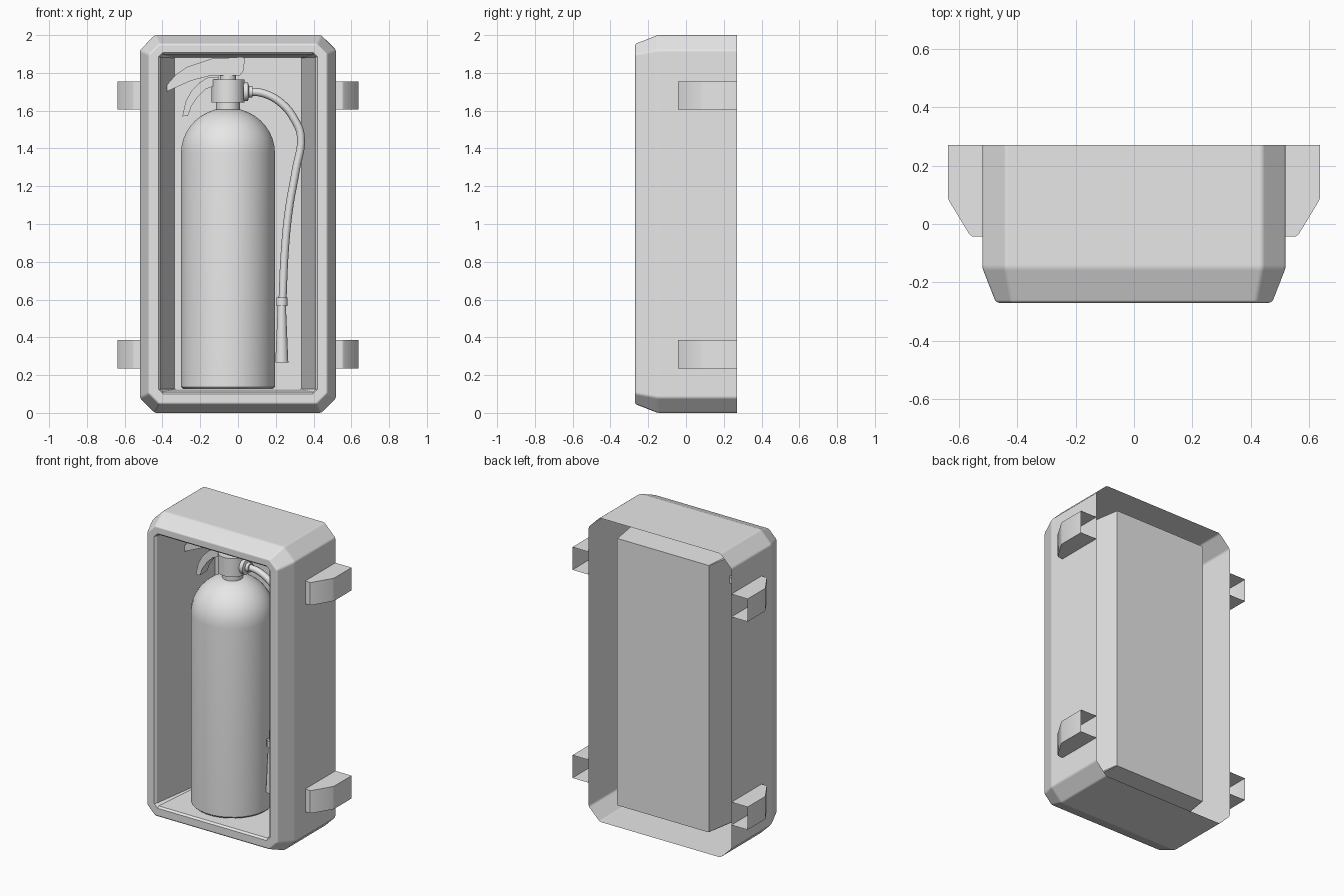
import bpy, bmesh, math
from mathutils import Vector, Matrix

if "Cube" in bpy.data.objects:
    bpy.data.objects.remove(bpy.data.objects["Cube"], do_unlink=True)

GREY = (0.8, 0.8, 0.8, 1)
grey = bpy.data.materials.new("plain_grey")
grey.use_nodes = True
grey.diffuse_color = GREY
grey.node_tree.nodes["Principled BSDF"].inputs["Base Color"].default_value = GREY

TANK_X, TANK_Y = -0.053, 0.02   # tank axis


def finish(bm, name, angle=32):
    bmesh.ops.recalc_face_normals(bm, faces=bm.faces)
    mesh = bpy.data.meshes.new(name)
    bm.to_mesh(mesh)
    bm.free()
    mesh.materials.append(grey)
    obj = bpy.data.objects.new(name, mesh)
    bpy.context.collection.objects.link(obj)
    bpy.ops.object.select_all(action='DESELECT')
    obj.select_set(True)
    bpy.context.view_layer.objects.active = obj
    bpy.ops.object.shade_smooth_by_angle(angle=math.radians(angle))
    return obj


def loft(rings, cap_first=False, cap_last=False):
    """Skin a series of closed point rings."""
    bm = bmesh.new()
    loops = [[bm.verts.new(p) for p in ring] for ring in rings]
    for a, b in zip(loops, loops[1:]):
        for i in range(len(a)):
            j = (i + 1) % len(a)
            bm.faces.new((a[i], a[j], b[j], b[i]))
    if cap_first:
        bm.faces.new(loops[0])
    if cap_last:
        bm.faces.new(loops[-1])
    return bm


def octagon(hx, z0, z1, c, y):
    """Upright rectangle with cut corners."""
    pts = [(hx, z0 + c), (hx, z1 - c), (hx - c, z1), (c - hx, z1),
           (-hx, z1 - c), (-hx, z0 + c), (c - hx, z0), (hx - c, z0)]
    return [Vector((x, y, z)) for x, z in pts]


def lathe(profile, x, y, sides=24):
    """Turn (radius, height) pairs around an upright axis."""
    turn = [2 * math.pi * (i + 0.5) / sides for i in range(sides)]
    rings = [[Vector((x + r * math.cos(t), y + r * math.sin(t), z)) for t in turn]
             for r, z in profile]
    return loft(rings, True, True)


def plate(name, outline, depth):
    """Side profile in x and z, given thickness in y."""
    rings = [[Vector((x, TANK_Y + s * depth / 2, z)) for x, z in outline] for s in (-1, 1)]
    return finish(loft(rings, True, True), name)


# Case shell, open at the back, with softened edges
shell = finish(loft([octagon(0.52, 0, 2, 0.08, 0.27),
                     octagon(0.52, 0, 2, 0.08, -0.15),
                     octagon(0.473, 0.047, 1.953, 0.055, -0.27),
                     octagon(0.422, 0.1, 1.908, 0.025, -0.27)]), "case_shell", 180)
bevel = shell.modifiers.new("soft_edges", 'BEVEL')
bevel.width = 0.01
bevel.segments = 2
bevel.limit_method = 'ANGLE'
bevel.angle_limit = math.radians(15)
bevel.harden_normals = True

# Tapered recess with its back panel
finish(loft([octagon(0.422, 0.1, 1.908, 0.025, -0.27),
             octagon(0.411, 0.111, 1.897, 0.014, -0.258),
             octagon(0.335, 0.125, 1.882, 0.003, 0.24)], cap_last=True), "case_recess")

# Four mounting lugs, hollow towards the back
lug_outline = [(0.52, -0.043), (0.553, -0.043), (0.564, -0.036),
               (0.633, 0.078), (0.638, 0.09), (0.638, 0.27), (0.52, 0.27)]
for side, side_name in ((1, "left"), (-1, "right")):
    for z, level in ((0.235, "lower"), (1.605, "upper")):
        bm = bmesh.new()
        low, high = ([bm.verts.new((side * x, y, h)) for x, y in lug_outline]
                     for h in (z, z + 0.15))
        for i in range(len(low) - 2):
            bm.faces.new((low[i], low[i + 1], high[i + 1], high[i]))
        bm.faces.new(low)
        bm.faces.new(high)
        finish(bm, f"{side_name}_{level}_lug")

# Tank with domed shoulder, trimmed against the back panel
profile = [(0.238, 0.126), (0.25, 0.138)]
for i in range(9):
    t = math.radians(74) * i / 8
    profile.append((0.25 * math.cos(t), 1.375 + 0.24 * math.sin(t)))
bm = lathe(profile, TANK_X, TANK_Y, 32)
bmesh.ops.bisect_plane(bm, geom=bm.verts[:] + bm.edges[:] + bm.faces[:],
                       plane_co=(0, 0.236, 0), plane_no=(0, 1, 0), clear_outer=True)
finish(bm, "tank")

# Neck, valve block and stem
for name, r, z0, z1 in (("neck", 0.063, 1.59, 1.65),
                        ("valve_block", 0.088, 1.643, 1.765),
                        ("valve_stem", 0.042, 1.76, 1.8)):
    finish(lathe([(r, z0), (r, z1)], TANK_X, TANK_Y), name)

# Squeeze handle and carrying lever
plate("upper_handle", [(-0.375, 1.702), (-0.378, 1.735), (-0.33, 1.79), (-0.27, 1.832),
                       (-0.14, 1.875), (0.02, 1.884), (0.037, 1.876), (0.028, 1.81),
                       (0.008, 1.785), (-0.14, 1.787), (-0.25, 1.758)], 0.085)
plate("lower_lever", [(-0.1, 1.78), (-0.16, 1.776), (-0.205, 1.748), (-0.25, 1.7),
                      (-0.278, 1.645), (-0.295, 1.57), (-0.265, 1.572), (-0.248, 1.62),
                      (-0.215, 1.67), (-0.17, 1.715), (-0.1, 1.74)], 0.075)

# Hose connector, turned sideways
port = lathe([(0.035, 0), (0.035, 0.05), (0.05, 0.05), (0.05, 0.075),
              (0.03, 0.08), (0.03, 0.1)], 0, 0, 16)
bmesh.ops.transform(port, verts=port.verts, matrix=Matrix.Translation((-0.022, TANK_Y, 1.7))
                    @ Matrix.Rotation(math.pi / 2, 4, 'Y'))
finish(port, "hose_connector")

# Hose
curve = bpy.data.curves.new("hose", 'CURVE')
curve.dimensions = '3D'
curve.bevel_depth = 0.021
curve.bevel_resolution = 2
curve.resolution_u = 5
path = [(0.05, 1.702), (0.14, 1.69), (0.235, 1.635), (0.298, 1.555), (0.332, 1.47),
        (0.305, 1.28), (0.27, 1.08), (0.248, 0.86), (0.235, 0.58)]
spline = curve.splines.new('BEZIER')
spline.bezier_points.add(len(path) - 1)
for point, (x, z) in zip(spline.bezier_points, path):
    point.co = (x, TANK_Y, z)
    point.handle_left_type = point.handle_right_type = 'AUTO'
curve.materials.append(grey)
bpy.context.collection.objects.link(bpy.data.objects.new("hose", curve))

# Discharge horn with collar
finish(lathe([(0.035, 0.268), (0.022, 0.565), (0.03, 0.565), (0.03, 0.61), (0.022, 0.61)],
             0.232, TANK_Y, 16), "discharge_horn")
